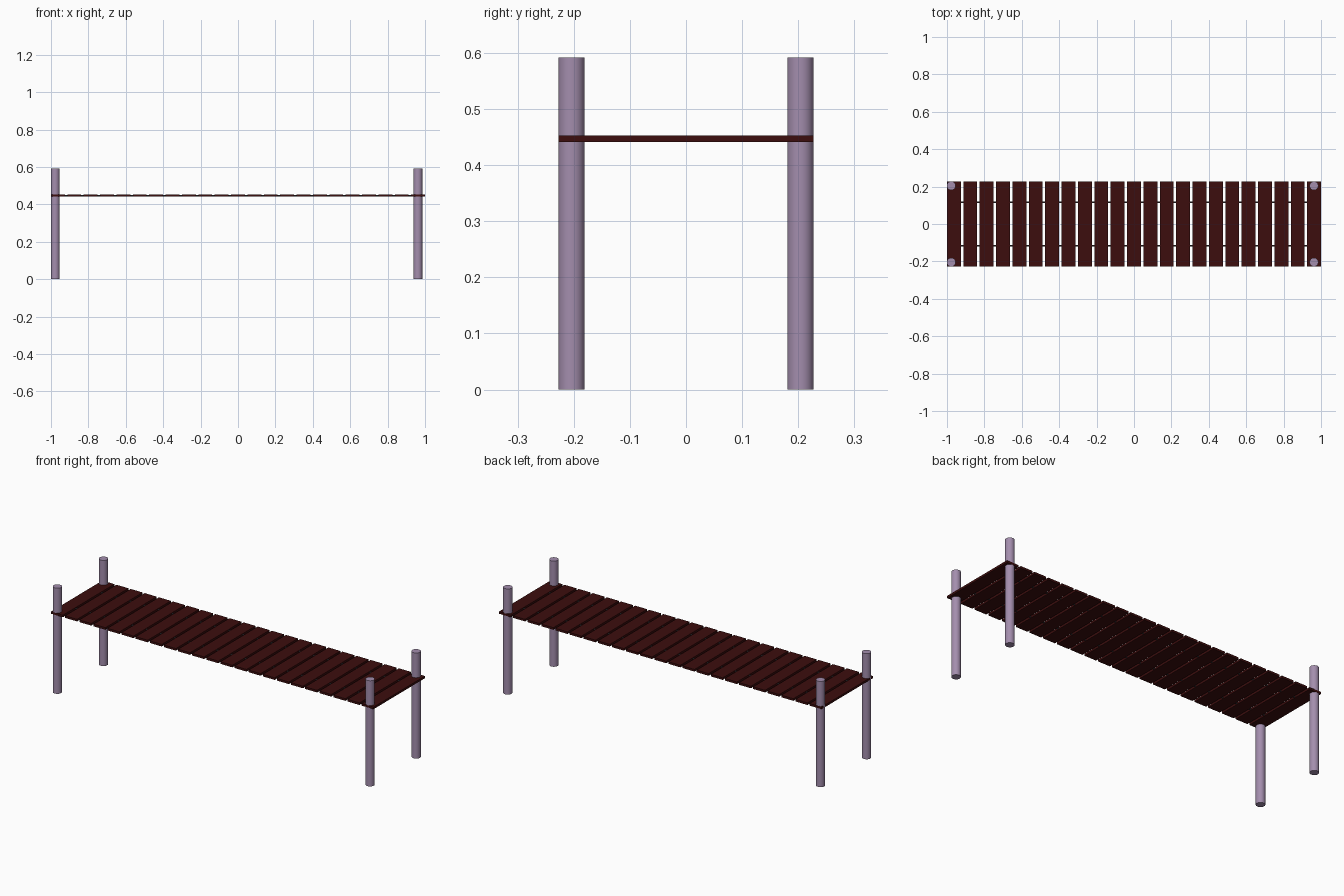
import bpy
import math

if "Cube" in bpy.data.objects:
    bpy.data.objects.remove(bpy.data.objects["Cube"], do_unlink=True)


def make_material(name, color):
    mat = bpy.data.materials.new(name)
    mat.use_nodes = True
    mat.diffuse_color = (*color, 1)
    mat.node_tree.nodes["Principled BSDF"].inputs["Base Color"].default_value = (*color, 1)
    return mat


post_wood = make_material("mauve_post", (0.37, 0.27, 0.42))
plank_wood = make_material("dark_red_wood", (0.045, 0.004, 0.004))
rope_grey = make_material("dark_grey_rope", (0.04, 0.035, 0.04))


def finish(name, mat):
    obj = bpy.context.object
    obj.name = obj.data.name = name
    obj.data.materials.append(mat)
    return obj


def box(name, center, size, mat):
    bpy.ops.mesh.primitive_cube_add(size=1, location=center)
    bpy.context.object.scale = size
    bpy.ops.object.transform_apply(location=False, rotation=False, scale=True)
    return finish(name, mat)


def cylinder(name, center, radius, length, mat, sides=32, rotation=(0, 0, 0)):
    bpy.ops.mesh.primitive_cylinder_add(vertices=sides, radius=radius, depth=length,
                                        location=center, rotation=rotation)
    bpy.ops.object.shade_smooth_by_angle(angle=math.radians(35))
    return finish(name, mat)


# Deck planks, evenly spaced with narrow gaps
PLANKS = 23
WIDTH = 0.074
DECK_Z = 0.447
pitch = (2 - WIDTH) / (PLANKS - 1)
for i in range(PLANKS):
    x = -1 + WIDTH / 2 + i * pitch
    box(f"plank_{i + 1:02d}", (x, 0, DECK_Z), (WIDTH, 0.455, 0.012), plank_wood)

# Thin ropes threaded through the planks
for side, y in (("front", -0.115), ("back", 0.115)):
    cylinder(f"{side}_rope", (0, y, DECK_Z), 0.004, 1.98, rope_grey, 12, (0, math.pi / 2, 0))

# Corner posts
HEIGHT = 0.592
for end, x in (("right", -0.977), ("left", 0.962)):
    for side, y in (("front", -0.204), ("back", 0.204)):
        cylinder(f"{side}_{end}_post", (x, y, HEIGHT / 2), 0.0235, HEIGHT, post_wood)
